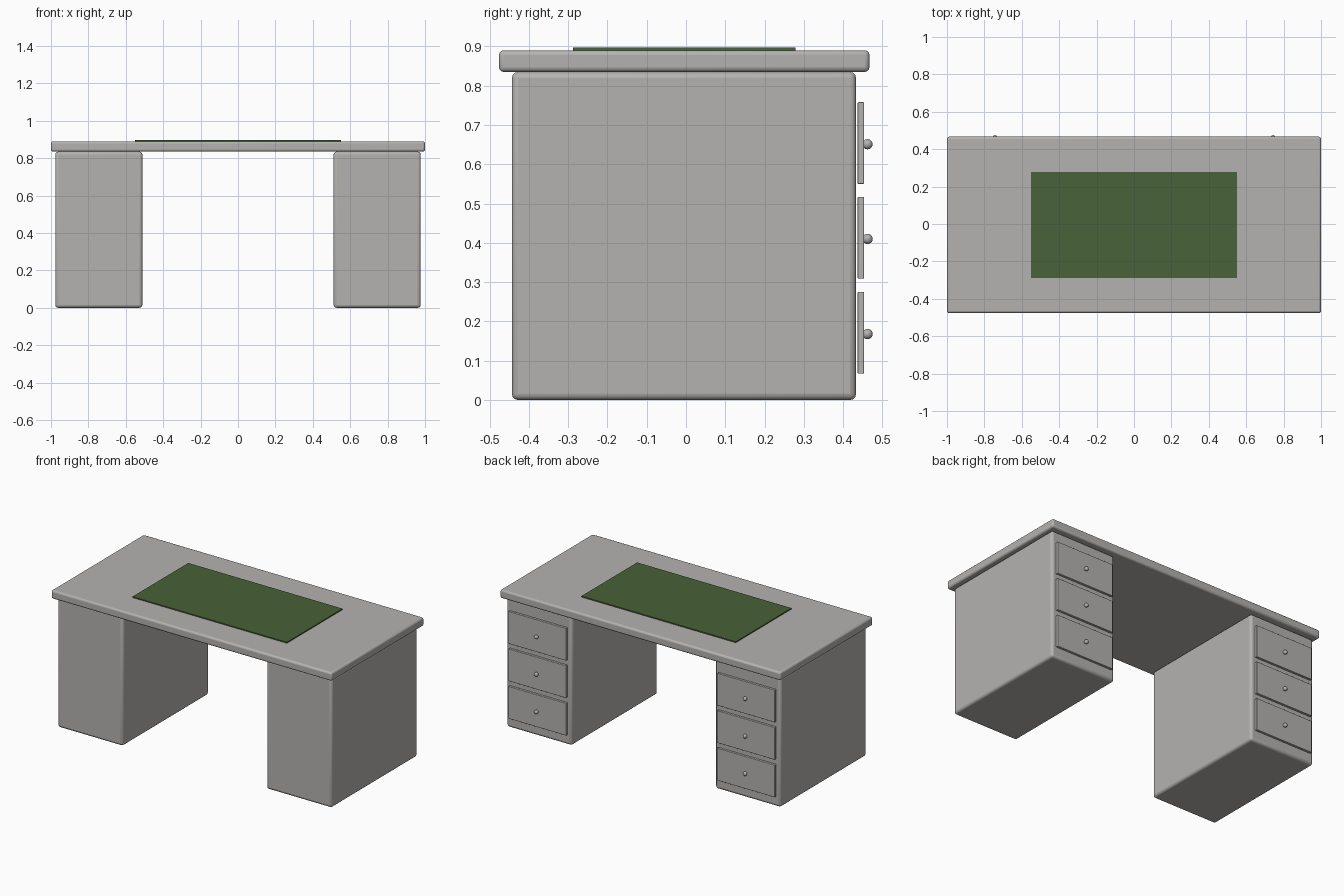
import bpy
from math import radians

cube = bpy.data.objects.get("Cube")
if cube:
    bpy.data.objects.remove(cube, do_unlink=True)


def material(name, color):
    mat = bpy.data.materials.new(name)
    mat.use_nodes = True
    mat.diffuse_color = color
    mat.node_tree.nodes["Principled BSDF"].inputs["Base Color"].default_value = color
    return mat


grey = material("warm grey", (0.46, 0.45, 0.435, 1))
green = material("blotter green", (0.065, 0.122, 0.04, 1))


def box(name, low, high, mat, bevel=0):
    """Axis-aligned box between two corners, with optional rounded edges."""
    bpy.ops.mesh.primitive_cube_add(
        size=1, location=[(a + b) / 2 for a, b in zip(low, high)])
    obj = bpy.context.object
    obj.name = name
    obj.scale = [b - a for a, b in zip(low, high)]
    bpy.ops.object.transform_apply(location=False, rotation=False, scale=True)
    obj.data.materials.append(mat)
    if bevel:
        mod = obj.modifiers.new("rounded edges", 'BEVEL')
        mod.width = bevel
        mod.segments = 3
        bpy.ops.object.shade_smooth_by_angle(angle=radians(35))
    return obj


# Desk top and writing pad
box("desk_top", (-1, -0.476, 0.835), (1, 0.467, 0.89), grey, 0.012)
box("writing_pad", (-0.55, -0.288, 0.889), (0.55, 0.279, 0.897), green)

# Two pedestals, each with three drawers on the back
for side, x in (("left", 0.744), ("right", -0.744)):
    box(f"{side}_pedestal", (x - 0.233, -0.443, 0), (x + 0.233, 0.433, 0.835),
        grey, 0.016)
    for level, z in zip(("bottom", "middle", "top"), (0.171, 0.413, 0.654)):
        box(f"{side}_{level}_drawer", (x - 0.206, 0.437, z - 0.104),
            (x + 0.206, 0.453, z + 0.104), grey, 0.002)
        bpy.ops.mesh.primitive_uv_sphere_add(
            segments=24, ring_count=12, radius=0.013, location=(x, 0.462, z - 0.003))
        knob = bpy.context.object
        knob.name = f"{side}_{level}_knob"
        knob.data.materials.append(grey)
        bpy.ops.object.shade_smooth()
